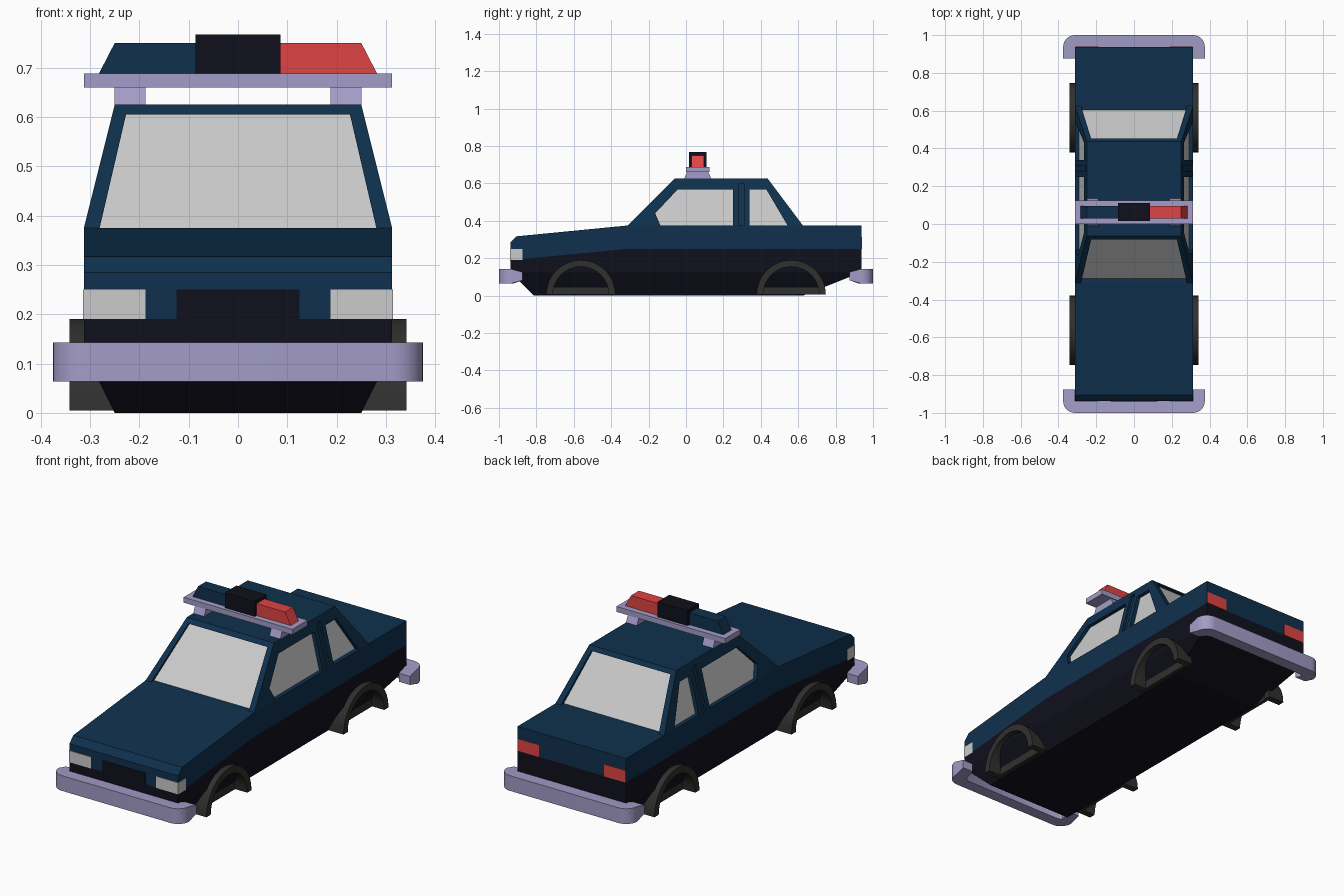
import bpy, bmesh
from math import sin, cos, pi

if "Cube" in bpy.data.objects:
    bpy.data.objects.remove(bpy.data.objects["Cube"])

def material(name, hexcol):
    m = bpy.data.materials.new(name)
    c = [int(hexcol[i:i + 2], 16) / 255 for i in (0, 2, 4)]
    m.diffuse_color = [v / 12.92 if v < .04 else ((v + .055) / 1.055) ** 2.4 for v in c] + [1]
    m.use_nodes = True
    m.node_tree.nodes["Principled BSDF"].inputs["Base Color"].default_value = m.diffuse_color
    return m

BLUE = material("navy_paint", "0f304d")
BLACK = material("black_trim", "10101c")
LILAC = material("bumper_lilac", "a39dc8")
RED = material("red_lens", "e04343")
GLASS = material("pale_glass", "c3c3c3")
TYRE = material("tyre_rubber", "30302e")

def solid(name, a, b, mat):
    """Closed solid between two matching loops of points."""
    bm = bmesh.new()
    va, vb = [bm.verts.new(p) for p in a], [bm.verts.new(p) for p in b]
    n = len(a)
    bm.faces.new(va)
    bm.faces.new(vb)
    for i in range(n):
        j = (i + 1) % n
        bm.faces.new((va[i], va[j], vb[j], vb[i]))
    bmesh.ops.recalc_face_normals(bm, faces=bm.faces)
    me = bpy.data.meshes.new(name)
    bm.to_mesh(me)
    bm.free()
    ob = bpy.data.objects.new(name, me)
    bpy.context.collection.objects.link(ob)
    if mat:
        me.materials.append(mat)
    return ob

def side_prism(name, pts, x0, x1, mat):
    """(y, z) profile extruded along x."""
    return solid(name, [(x0, *p) for p in pts], [(x1, *p) for p in pts], mat)

def front_prism(name, pts, y0, y1, mat):
    """(x, z) profile extruded along y."""
    return solid(name, [(x, y0, z) for x, z in pts], [(x, y1, z) for x, z in pts], mat)

def frustum(name, low, z0, high, z1, mat):
    """Tapered block; low/high are (y front, y back, half width)."""
    def ring(r, z):
        y0, y1, w = r
        return [(-w, y0, z), (w, y0, z), (w, y1, z), (-w, y1, z)]
    return solid(name, ring(low, z0), ring(high, z1), mat)

def box(name, x0, x1, y0, y1, z0, z1, mat):
    return side_prism(name, [(y0, z0), (y1, z0), (y1, z1), (y0, z1)], x0, x1, mat)

def smooth(ob):
    bpy.ops.object.select_all(action='DESELECT')
    ob.select_set(True)
    bpy.context.view_layer.objects.active = ob
    bpy.ops.object.shade_smooth_by_angle(angle=0.6)

W = .3125  # body half width

# Body: painted upper shell, dark lower shell, tapered underside
side_prism("body_upper", [(-.9375, .19), (-.9375, .285), (-.906, .317), (-W, .375),
                          (.9375, .375), (.9375, .25), (-W, .25)], -W, W, BLUE)
side_prism("body_lower", [(-.9375, .19), (-W, .25), (.9375, .25), (.9375, .125),
                          (-.9375, .125)], -W, W, BLACK)
frustum("underside", (-.8125, .625, .25), 0, (-.9375, .9375, W), .125, BLACK)

# Cabin shell with window openings cut out
cabin = frustum("cabin", (-W, .625, W), .375, (-.0625, .4375, .25), .625, BLUE)
cutters = [
    front_prism("screen_cutter", [(-.284, .36), (.284, .36), (.227, .605), (-.227, .605)],
                -.5, .8, None),
    side_prism("front_window_cutter", [(-.165, .44), (-.13, .36), (.25, .36), (.25, .567),
                                       (-.045, .567)], -.5, .5, None),
    side_prism("rear_window_cutter", [(.34, .36), (.552, .36), (.43, .567), (.34, .567)],
               -.5, .5, None),
    side_prism("door_gap_cutter", [(.28, .36), (.31, .36), (.31, .6), (.28, .6)], -.5, .5, None),
]
for c in cutters:
    mod = cabin.modifiers.new(c.name, 'BOOLEAN')
    mod.operation = 'DIFFERENCE'
    mod.solver = 'EXACT'
    mod.object = c
bpy.context.view_layer.update()
cut = bpy.data.meshes.new_from_object(cabin.evaluated_get(bpy.context.evaluated_depsgraph_get()))
cabin.modifiers.clear()
cabin.data = cut
for c in cutters:
    bpy.data.objects.remove(c)

# Glass block inside the shell, dark sun strip, door gap filler
frustum("window_glass", (-W + .02, .605, W - .02), .372, (-.062, .433, .235), .61, GLASS)
frustum("sun_strip", (-.1075, -.06, .236), .56, (-.0615, -.03, .226), .606, BLACK)
frustum("door_pillar", (.275, .315, W - .01), .372, (.275, .315, .246), .603, BLUE)

# Lights and grille
box("grille", -.125, .125, -.94, -.9, .188, .25, BLACK)
for s, side in ((-1, "left"), (1, "right")):
    box(side + "_headlight", s * .1875, s * (W + .002), -.94, -.875, .19, .25, GLASS)
    box(side + "_tail_light", s * .1875, s * (W - .002), .9, .94, .25, .3125, RED)

# Wrap-around bumpers with rounded corners and pinched ends
def bumper(name, s):
    r = .0625
    arc = [(.375 - r + r * sin(a), -1 + r - r * cos(a))
           for a in (i * pi / 16 for i in range(9))]
    half = [(W - .02, -.9375), (W, -.925), (W, -.875), (.375, -.875)] + arc[::-1]
    pts = half + [(-x, y) for x, y in half[::-1]]
    def loop(z, pinched):
        return [(x, s * y, pinched if y > -.9 else z) for x, y in pts]
    smooth(solid(name, loop(.064, .082), loop(.143, .126), LILAC))

bumper("front_bumper", 1)
bumper("rear_bumper", -1)

# Wheels: half-ring tyres with a recessed inner wall
def arc(cy, r):
    return [(cy + r * cos(i * pi / 16), .005 + r * sin(i * pi / 16)) for i in range(17)]

for cy, end in ((-.5625, "front"), (.5625, "rear")):
    for s, side in ((-1, "left"), (1, "right")):
        smooth(side_prism(f"{end}_{side}_tyre", arc(cy, .185) + arc(cy, .15)[::-1],
                          s * .25, s * .342, TYRE))
        side_prism(f"{end}_{side}_wheel_wall", arc(cy, .16), s * .255, s * .272, TYRE)

# Roof light bar
box("light_bar_plate", -W, W, 0, .125, .66, .688, LILAC)
box("light_bar_centre", -.086, .086, .015, .11, .68, .767, BLACK)
for s, name, mat in ((-1, "blue_lamp", BLUE), (1, "red_lamp", RED)):
    front_prism(name, [(s * .08, .688), (s * .282, .688), (s * .25, .75), (s * .08, .75)],
                .03, .095, mat)
    side_prism(name + "_bracket", [(-.01, .625), (.135, .625), (.12, .66), (.005, .66)],
               s * .1875, s * .25, LILAC)
